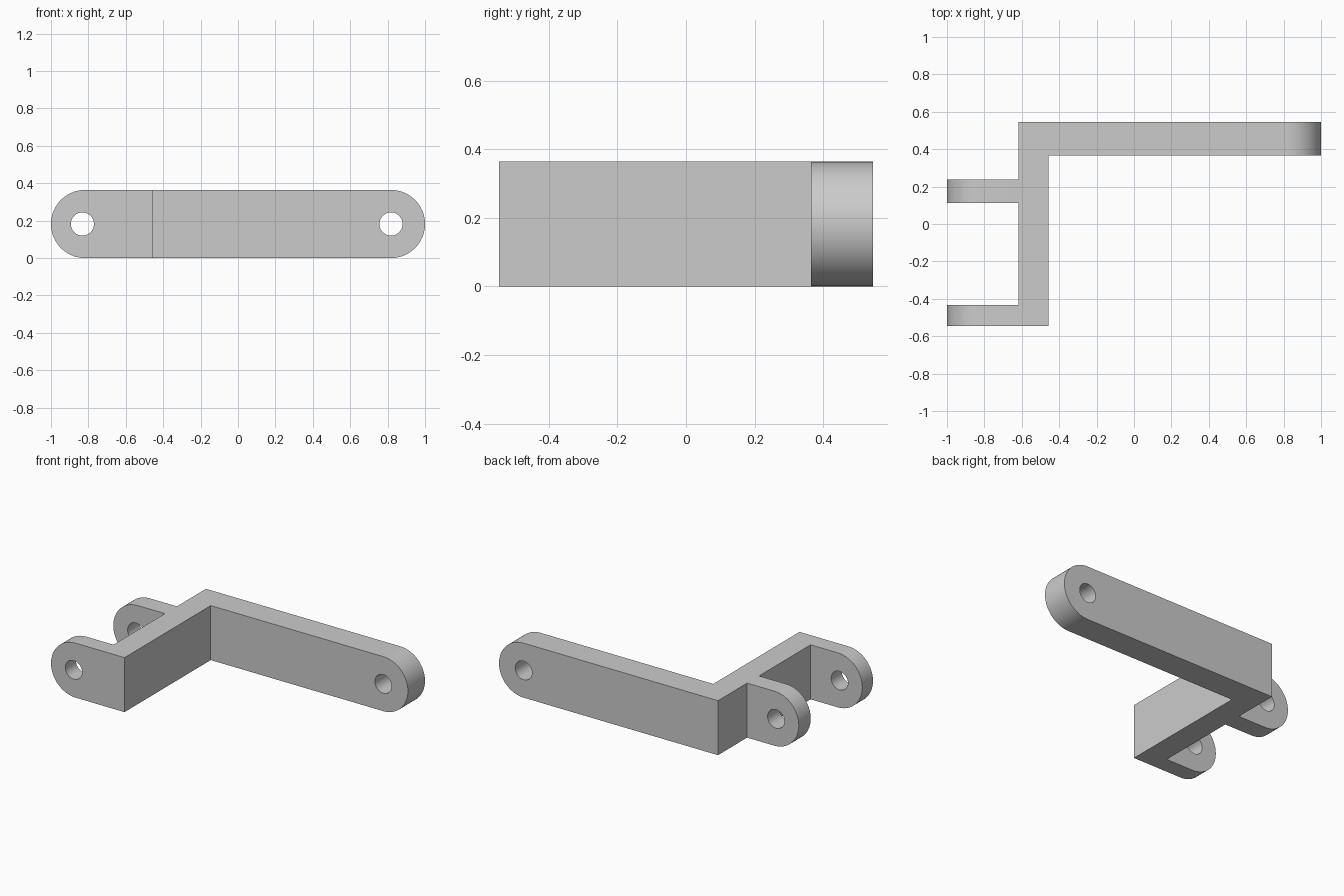
import bpy, bmesh, math

cube = bpy.data.objects.get("Cube")
if cube:
    bpy.data.objects.remove(cube, do_unlink=True)

HEIGHT = 0.364
R = HEIGHT / 2

grey = bpy.data.materials.new("plain grey")
grey.use_nodes = True
colour = (0.6, 0.6, 0.6, 1)
grey.diffuse_color = colour
grey.node_tree.nodes["Principled BSDF"].inputs["Base Color"].default_value = colour


def prism(name, points, direction):
    """Extrude a closed outline of 3D points along a direction."""
    bm = bmesh.new()
    face = bm.faces.new([bm.verts.new(p) for p in points])
    result = bmesh.ops.extrude_face_region(bm, geom=[face])
    moved = [v for v in result["geom"] if isinstance(v, bmesh.types.BMVert)]
    bmesh.ops.translate(bm, verts=moved, vec=direction)
    bmesh.ops.recalc_face_normals(bm, faces=bm.faces)
    mesh = bpy.data.meshes.new(name)
    bm.to_mesh(mesh)
    bm.free()
    mesh.materials.append(grey)
    obj = bpy.data.objects.new(name, mesh)
    bpy.context.collection.objects.link(obj)
    return obj


def arc(cx, radius, start, end, steps):
    """Points of an arc in the xz plane, in front of the bracket."""
    angles = [start + (end - start) * i / steps for i in range(steps + 1)]
    return [(cx + radius * math.cos(a), -1, R + radius * math.sin(a)) for a in angles]


# Plan of the cranked arm and the two fork lugs, overlong at the round ends
plan = [(-1.2, -0.545), (-0.457, -0.545), (-0.457, 0.365), (1.2, 0.365),
        (1.2, 0.545), (-0.618, 0.545), (-0.618, 0.238), (-1.2, 0.238),
        (-1.2, 0.112), (-0.618, 0.112), (-0.618, -0.432), (-1.2, -0.432)]
bracket = prism("cranked_bracket", [(x, y, -0.2) for x, y in plan], (0, 0, 0.8))

# Round-ended side profile that trims the plan, and the two pin bores
q = math.pi / 2
outline = arc(1 - R, R, -q, q, 48) + arc(R - 1, R, q, 3 * q, 48)
cutters = [(prism("side_profile", outline, (0, 2, 0)), "INTERSECT")]
for name, x in (("arm_bore", 0.818), ("fork_bore", -0.832)):
    circle = arc(x, 0.062, 0, math.tau, 48)[:-1]
    cutters.append((prism(name, circle, (0, 2, 0)), "DIFFERENCE"))

for cutter, operation in cutters:
    cutter.hide_render = True
    mod = bracket.modifiers.new(cutter.name, "BOOLEAN")
    mod.operation = operation
    mod.solver = "EXACT"
    mod.object = cutter

# Apply the cuts and remove the helpers
bpy.ops.object.select_all(action="DESELECT")
bpy.context.view_layer.objects.active = bracket
bracket.select_set(True)
for cutter, _ in cutters:
    bpy.ops.object.modifier_apply(modifier=cutter.name)
for cutter, _ in cutters:
    bpy.data.objects.remove(cutter, do_unlink=True)
bpy.ops.object.shade_smooth_by_angle(angle=math.radians(30))
